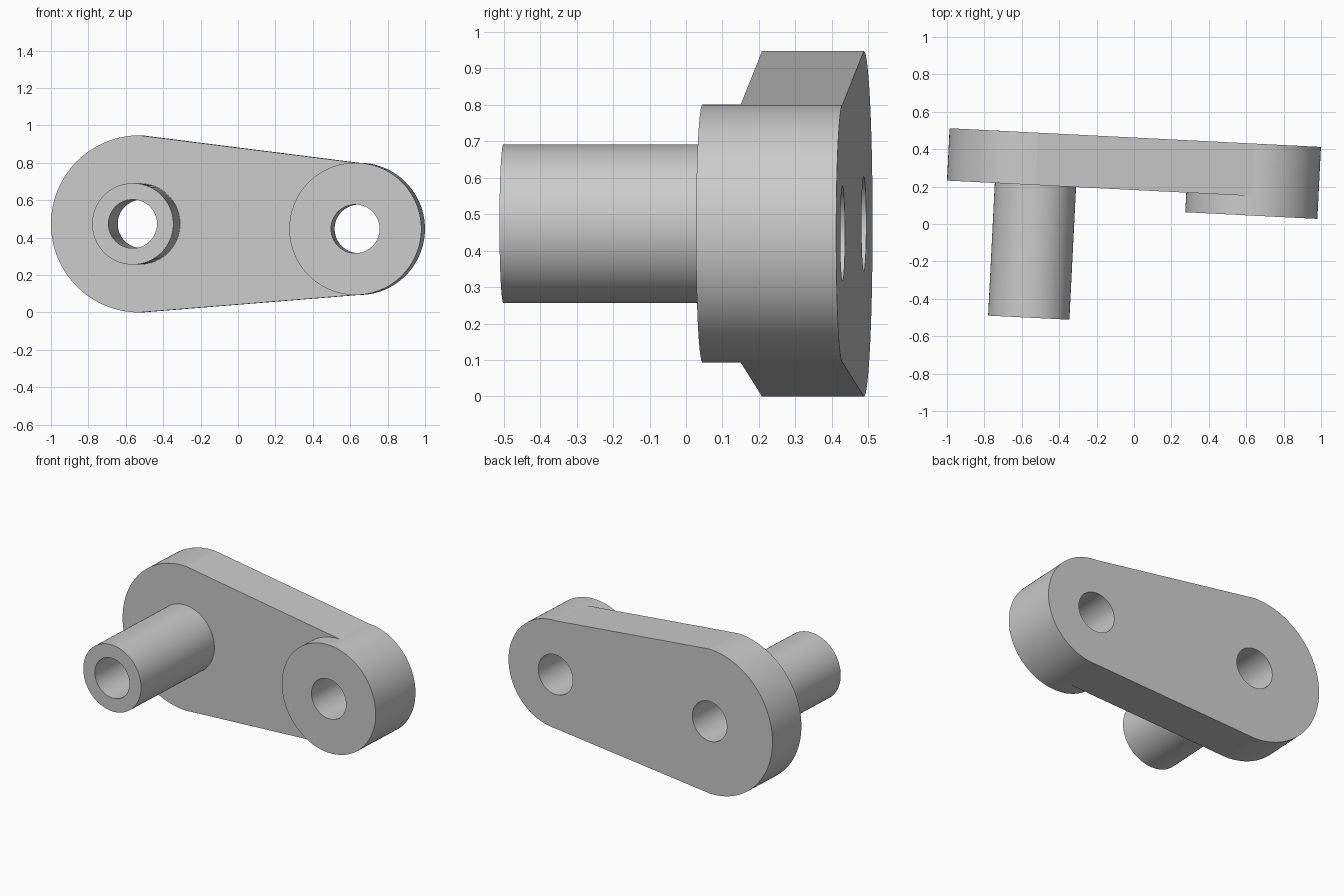
import bpy, bmesh, math

if "Cube" in bpy.data.objects:
    bpy.data.objects.remove(bpy.data.objects["Cube"])

# Main dimensions, measured in the arm's own frame (back face at y = 0, front towards -y)
BIG_R, SMALL_R, POST_R, BORE_R = 0.4735, 0.3535, 0.2175, 0.13
PLATE_D, BOSS_D, POST_D = 0.28, 0.385, 0.99
BOSS_X, BOSS_Z = 1.161, -0.0265
ORIGIN = (-0.513, 0.488, 0.4735)
TURN = math.radians(-2.88)

steel = bpy.data.materials.new("plain grey")
steel.diffuse_color = (0.6, 0.6, 0.6, 1)
steel.use_nodes = True
steel.node_tree.nodes["Principled BSDF"].inputs["Base Color"].default_value = steel.diffuse_color


def arc(cx, cz, r, start, end, n):
    return [(cx + r * math.cos(a), cz + r * math.sin(a))
            for a in (math.radians(start + (end - start) * i / n) for i in range(n + 1))]


def circle(cx, cz, r):
    return arc(cx, cz, r, 0, 360, 128)[:-1]


def extrude(name, loops, y_back, y_front, open_back=False):
    """Fill an outline with holes, extrude it along y and smooth the round walls."""
    bm = bmesh.new()
    edges = []
    for loop in loops:
        vs = [bm.verts.new((x, y_back, z)) for x, z in loop]
        edges += [bm.edges.new((vs[i - 1], vs[i])) for i in range(len(vs))]
    bmesh.ops.triangle_fill(bm, edges=edges, use_beauty=True, normal=(0, 1, 0))
    out = bmesh.ops.extrude_face_region(bm, geom=bm.faces[:], use_keep_orig=True)
    moved = [g for g in out["geom"] if isinstance(g, bmesh.types.BMVert)]
    bmesh.ops.translate(bm, verts=moved, vec=(0, y_front - y_back, 0))
    bmesh.ops.recalc_face_normals(bm, faces=bm.faces[:])
    if open_back:  # no hidden face where the part sits on the plate
        hidden = [f for f in bm.faces if all(abs(v.co.y - y_back) < 1e-5 for v in f.verts)]
        bmesh.ops.delete(bm, geom=hidden, context="FACES_ONLY")
    mesh = bpy.data.meshes.new(name)
    bm.to_mesh(mesh)
    bm.free()
    mesh.materials.append(steel)
    ob = bpy.data.objects.new(name, mesh)
    bpy.context.collection.objects.link(ob)
    ob.location = ORIGIN
    ob.rotation_euler.z = TURN
    bpy.ops.object.select_all(action="DESELECT")
    ob.select_set(True)
    bpy.context.view_layer.objects.active = ob
    bpy.ops.object.shade_smooth_by_angle(angle=math.radians(4))
    return ob


post_bore = circle(0, 0, BORE_R)
boss_bore = circle(BOSS_X, BOSS_Z, BORE_R)

# Tapered plate with two round ends and two through holes
outline = arc(BOSS_X, BOSS_Z, SMALL_R, -90, 90, 64) + arc(0, 0, BIG_R, 90, 270, 64)
extrude("arm_plate", [outline, post_bore, boss_bore], 0, -PLATE_D)

# Low boss on the small end
extrude("end_boss", [circle(BOSS_X, BOSS_Z, SMALL_R), boss_bore], -PLATE_D, -BOSS_D, True)

# Long hollow post on the large end
extrude("hollow_post", [circle(0, 0, POST_R), post_bore], -PLATE_D, -POST_D, True)
